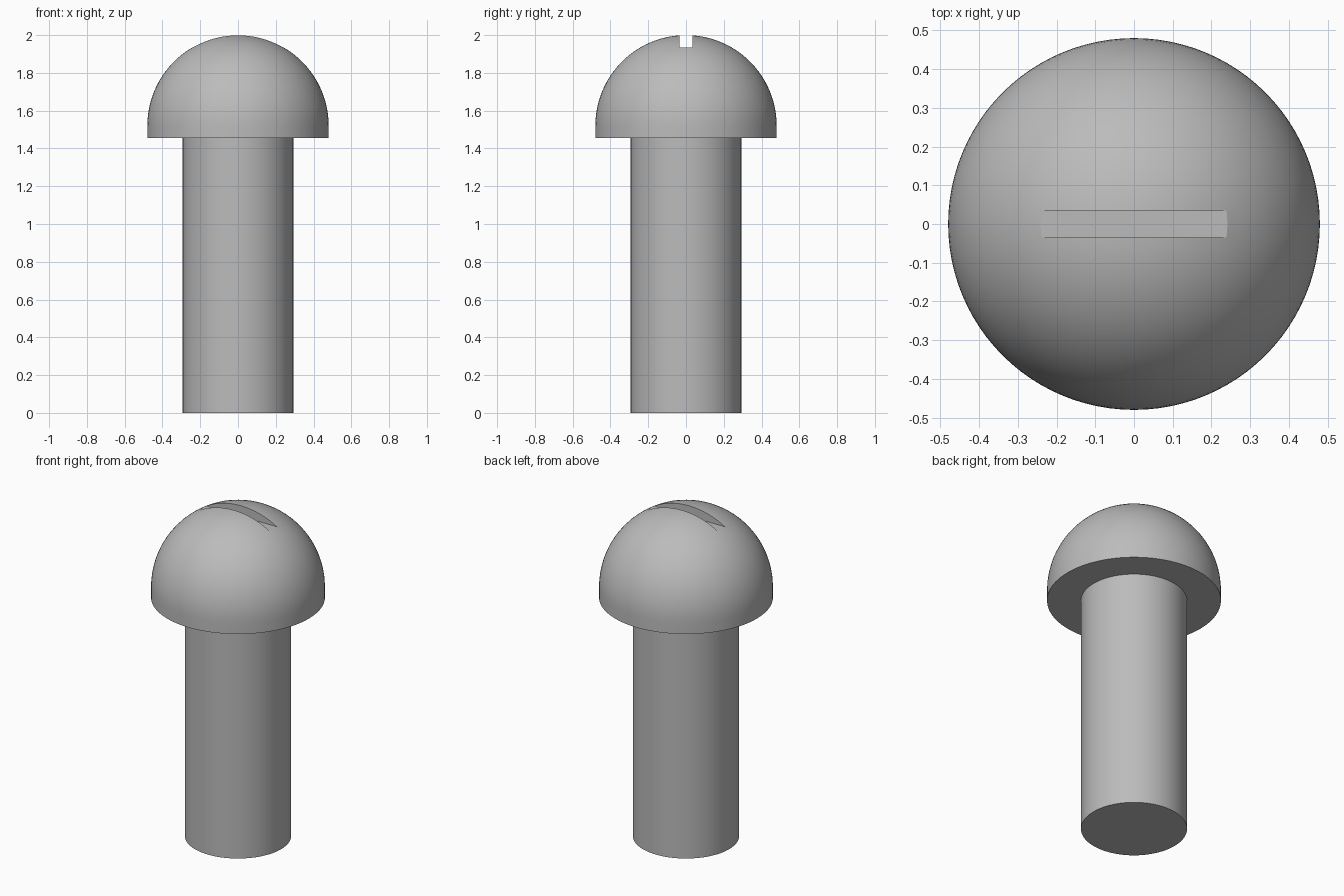
import bpy, bmesh, math

if "Cube" in bpy.data.objects:
    bpy.data.objects.remove(bpy.data.objects["Cube"], do_unlink=True)

HEAD_R, SHAFT_R = 0.48, 0.293
HEAD_BASE, DOME_Z = 1.455, 1.52
SLOT_W, SLOT_FLOOR = 0.069, 1.935
SEGMENTS, RINGS = 96, 24

steel = bpy.data.materials.new("grey steel")
steel.use_nodes = True
grey = (0.5, 0.5, 0.5, 1)
steel.diffuse_color = grey
steel.node_tree.nodes["Principled BSDF"].inputs["Base Color"].default_value = grey


def lathe(name, profile):
    """Revolve a closed (radius, height) profile around the z axis."""
    bm = bmesh.new()
    verts = [bm.verts.new((r, 0, z)) for r, z in profile]
    edges = [bm.edges.new(pair) for pair in zip(verts, verts[1:])]
    bmesh.ops.spin(bm, geom=verts + edges, cent=(0, 0, 0), axis=(0, 0, 1),
                   angle=math.tau, steps=SEGMENTS)
    bmesh.ops.remove_doubles(bm, verts=bm.verts, dist=1e-5)
    bmesh.ops.recalc_face_normals(bm, faces=bm.faces)
    mesh = bpy.data.meshes.new(name)
    bm.to_mesh(mesh)
    bm.free()
    mesh.materials.append(steel)
    obj = bpy.data.objects.new(name, mesh)
    bpy.context.collection.objects.link(obj)
    return obj


# Shaft and domed head with a short straight rim
shaft = lathe("shaft", [(0, 0), (SHAFT_R, 0), (SHAFT_R, HEAD_BASE), (0, HEAD_BASE)])
angles = [math.pi / 2 * i / RINGS for i in range(RINGS)]
dome = [(HEAD_R * math.cos(a), DOME_Z + HEAD_R * math.sin(a)) for a in angles]
head = lathe("head", [(0, HEAD_BASE), (HEAD_R, HEAD_BASE)] + dome
             + [(0, DOME_Z + HEAD_R)])

# Driver slot cut straight across the top
bpy.ops.mesh.primitive_cube_add(size=1, location=(0, 0, SLOT_FLOOR + 0.1))
cutter = bpy.context.object
cutter.name = "slot_cutter"
cutter.scale = (1.2, SLOT_W, 0.2)
cutter.hide_render = True
cutter.data.materials.append(steel)
cut = head.modifiers.new("slot", "BOOLEAN")
cut.operation, cut.solver, cut.object = "DIFFERENCE", "EXACT", cutter
bpy.context.view_layer.objects.active = head
bpy.ops.object.modifier_apply(modifier=cut.name)
bpy.data.objects.remove(cutter, do_unlink=True)

# Smooth surfaces with crisp rims
bpy.ops.object.select_all(action="DESELECT")
for obj in (shaft, head):
    obj.select_set(True)
bpy.ops.object.shade_smooth_by_angle(angle=math.radians(30))
